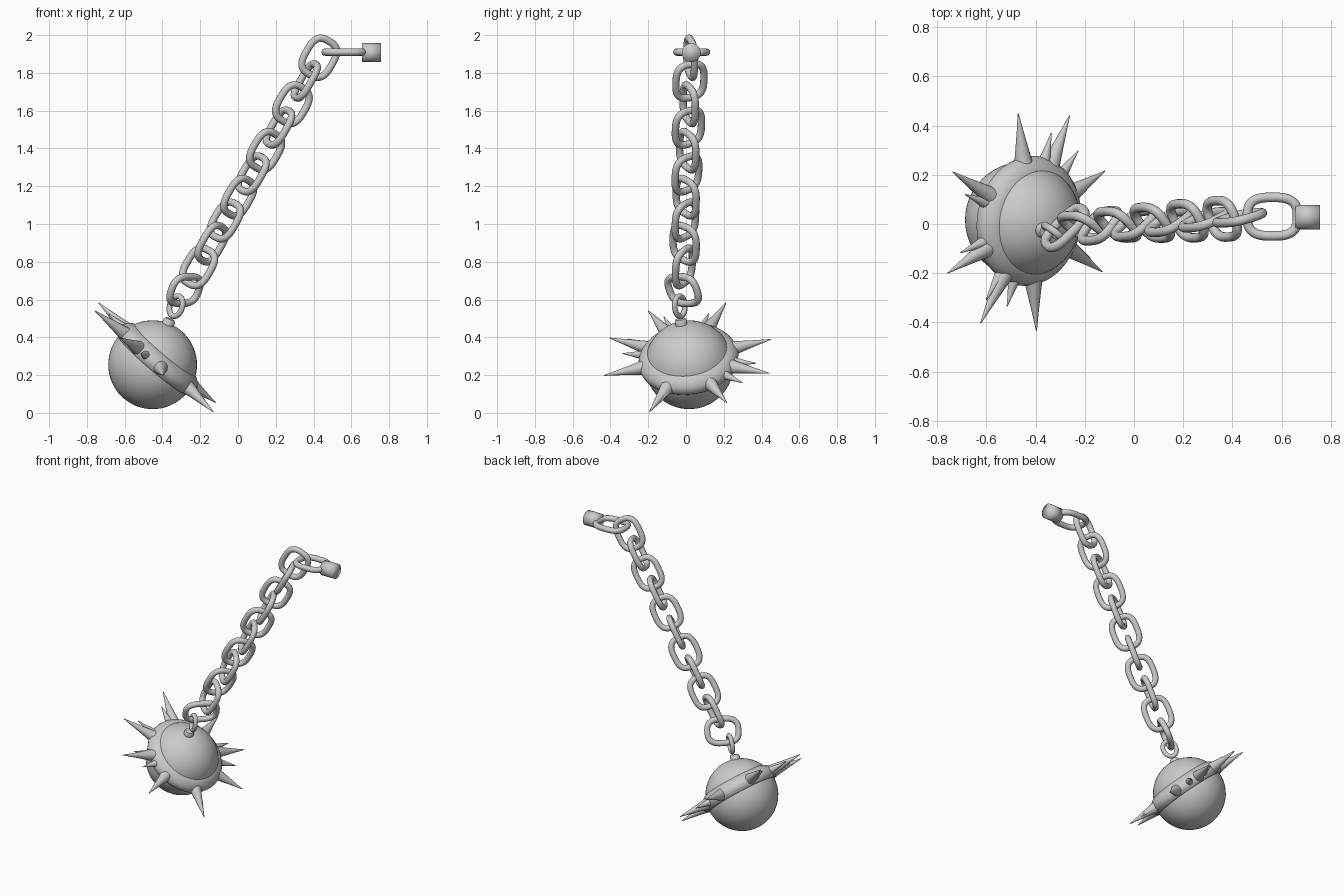
import bpy, bmesh
from math import sin, cos, pi, radians, copysign
from mathutils import Vector, Matrix

if "Cube" in bpy.data.objects:
    bpy.data.objects.remove(bpy.data.objects["Cube"])

V = Vector


def frame(x, y, z, origin):
    """Matrix whose columns are the given axes."""
    m = Matrix((x, y, z)).transposed().to_4x4()
    m.translation = origin
    return m


def finish(bm, name, matrix=None, angle=40):
    bmesh.ops.recalc_face_normals(bm, faces=bm.faces)
    me = bpy.data.meshes.new(name)
    bm.to_mesh(me)
    bm.free()
    ob = bpy.data.objects.new(name, me)
    bpy.context.collection.objects.link(ob)
    if matrix:
        ob.matrix_world = matrix
    bpy.ops.object.select_all(action='DESELECT')
    ob.select_set(True)
    bpy.context.view_layer.objects.active = ob
    bpy.ops.object.shade_smooth_by_angle(angle=radians(angle))
    return ob


def grid(bm, rings, close):
    """Skin closed rings of points; optionally join the last to the first."""
    vs = [[bm.verts.new(p) for p in r] for r in rings]
    n = len(vs[0])
    for i in range(len(vs) if close else len(vs) - 1):
        a, b = vs[i], vs[(i + 1) % len(vs)]
        for j in range(n):
            k = (j + 1) % n
            bm.faces.new((a[j], a[k], b[k], b[j]))
    return vs


def lathe(name, profile, matrix, segs=48, angle=40):
    bm = bmesh.new()
    rings = [[V((r * cos(2 * pi * j / segs), r * sin(2 * pi * j / segs), z))
              for j in range(segs)] for r, z in profile]
    vs = grid(bm, rings, False)
    bm.faces.new(vs[0])
    bm.faces.new(vs[-1])
    return finish(bm, name, matrix, angle)


def link(name, center, long_axis, wide_axis, a=0.102, b=0.0785, t=0.0195, power=2.9):
    """Chain link: round wire swept round a rounded oval."""
    c = V(long_axis).normalized()
    w = V(wide_axis)
    w = (w - c * w.dot(c)).normalized()
    n, m = 48, 12
    path = []
    for i in range(n):
        cs, sn = cos(2 * pi * (i + .5) / n), sin(2 * pi * (i + .5) / n)
        path.append(V((a * copysign(abs(cs) ** (2 / power), cs),
                       b * copysign(abs(sn) ** (2 / power), sn), 0)))
    rings = []
    for i, p in enumerate(path):
        d = (path[(i + 1) % n] - path[i - 1]).normalized()
        out = V((d.y, -d.x, 0))
        rings.append([p + t * (cos(2 * pi * j / m) * out + sin(2 * pi * j / m) * V((0, 0, 1)))
                      for j in range(m)])
    bm = bmesh.new()
    grid(bm, rings, True)
    return finish(bm, name, frame(c, w, c.cross(w), V(center)), 60)


# Ball
ball = V((-0.452, 0.017, 0.255))
bm = bmesh.new()
bmesh.ops.create_uvsphere(bm, u_segments=48, v_segments=32, radius=0.235)
finish(bm, "ball", Matrix.Translation(ball))

# Tilted band round the ball
axis = V((0.65, -0.11, 0.76)).normalized()
u = V((0, 1, 0)).cross(axis).normalized()
v = axis.cross(u)
lathe("spiked_band", [(0.225, 0.0), (0.245, 0.0), (0.259, 0.015), (0.266, 0.038),
                      (0.26, 0.06), (0.245, 0.08), (0.226, 0.095), (0.205, 0.105)],
      frame(u, v, axis, ball), 64)

# Spikes: (angle round band, tip radius, base radius)
spikes = [(28, .435, .036), (68, .465, .036), (103, .45, .036), (155, .475, .036),
          (207, .47, .036), (242, .474, .036), (280, .456, .036), (333, .457, .036),
          (77, .37, .026), (51, .37, .026), (336, .37, .026), (238, .38, .026),
          (256, .36, .026), (200, .38, .026), (163, .37, .026)]
for i, (deg, tip, base) in enumerate(spikes):
    d = cos(radians(deg)) * u + sin(radians(deg)) * v
    side = axis.cross(d)
    start = 0.225
    h = tip - start
    lathe(f"spike_{i + 1}", [(base * 1.15, 0), (base * 0.8, h * 0.3), (base * 0.4, h * 0.66), (0.002, h)],
          frame(axis, side, d, ball + axis * 0.042 + d * start), 20)

# Stalk and eyelet on the ball
s = V((0.35, -0.18, 0.92)).normalized()
sx = s.cross(V((0, 1, 0))).normalized()
lathe("stalk", [(0.032, 0), (0.032, 0.032), (0.024, 0.042)],
      frame(sx, s.cross(sx), s, ball + s * 0.222), 24)
link("eyelet", (-0.328, -0.033, 0.565), s, (0.75, -0.6, 0), 0.055, 0.042, 0.015, 2)

# Chain: alternate links, twisting slowly; the lowest one hangs sideways
low, high = V((-0.28, -0.015, 0.65)), V((0.43, 0.025, 1.88))
c = (high - low).normalized()
e1 = V((0, 1, 0)).cross(c).normalized()
e2 = c.cross(e1)
link("chain_link_1", low, (0.7, 0.7, 0), (0.3, -0.3, 0.9))
for i in range(1, 11):
    f = i / 10
    psi = radians(60 - 45 * f + (90 if i % 2 else 0))
    link(f"chain_link_{i + 1}", low.lerp(high, f), c, cos(psi) * e1 + sin(psi) * e2)

# Last link lies flat and runs into the smooth-shaded end cap
link("end_link", (0.563, 0.03, 1.91), (1, 0, 0), (0, 1, 0))
lathe("end_cap", [(0.05, 0), (0.05, 0.1)],
      frame(V((0, 1, 0)), V((0, 0, 1)), V((1, 0, 0)), V((0.657, 0.028, 1.907))), 32, 120)
